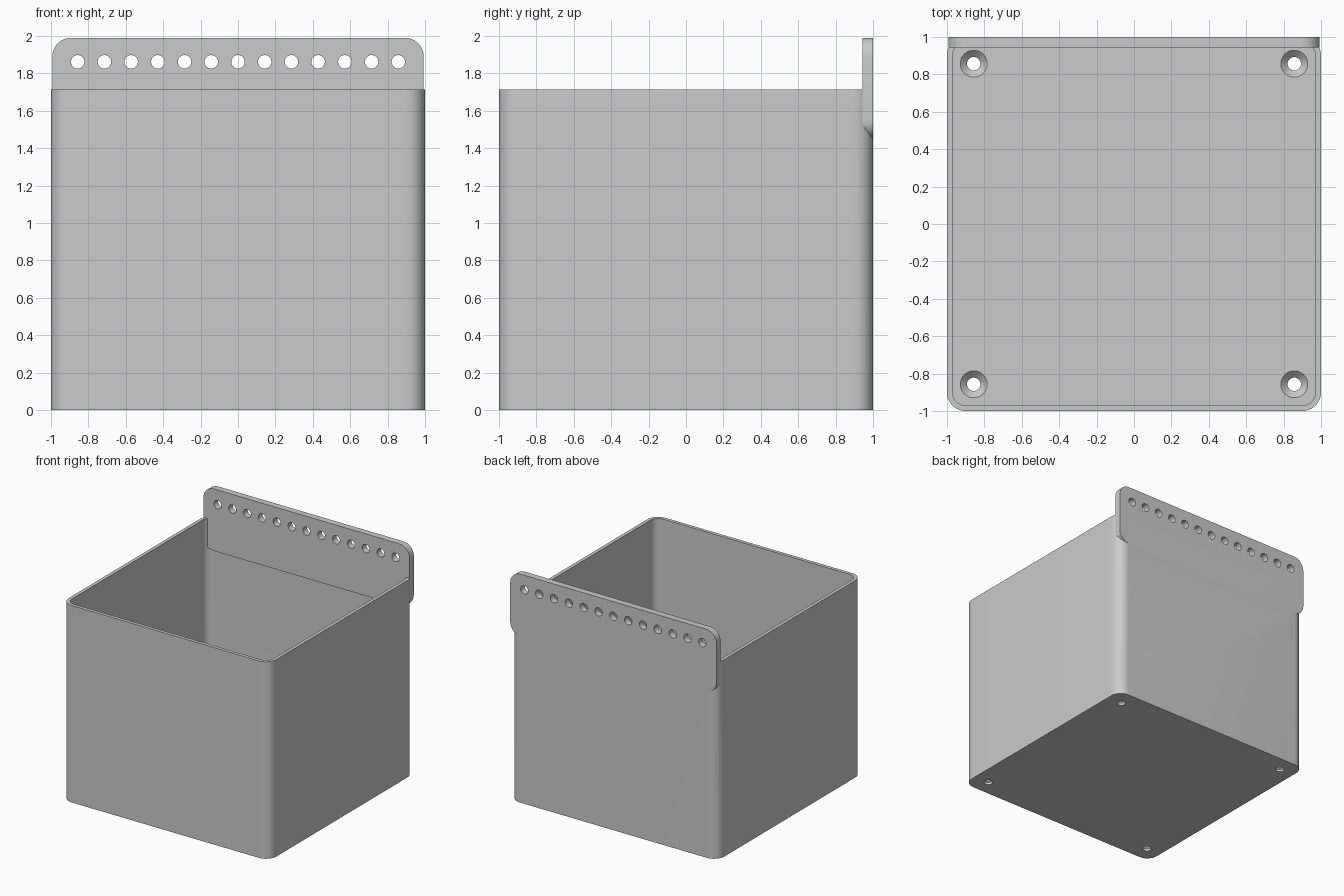
import bpy, bmesh, math
from mathutils import Matrix, Vector

default = bpy.data.objects.get("Cube")
if default:
    bpy.data.objects.remove(default, do_unlink=True)

WALL, FLOOR, RIM, RADIUS = 0.03, 0.055, 1.715, 0.1
HOLE = 0.036

grey = bpy.data.materials.new("plain grey")
grey.use_nodes = True
grey.diffuse_color = (0.6, 0.6, 0.6, 1)
grey.node_tree.nodes["Principled BSDF"].inputs["Base Color"].default_value = (0.6, 0.6, 0.6, 1)


def add_object(name, bm):
    mesh = bpy.data.meshes.new(name)
    bmesh.ops.recalc_face_normals(bm, faces=bm.faces)
    bm.to_mesh(mesh)
    bm.free()
    obj = bpy.data.objects.new(name, mesh)
    obj.data.materials.append(grey)
    bpy.context.collection.objects.link(obj)
    return obj


def rounded_slab(name, half_w, half_h, radius, depth, place, steps=12):
    """Rounded rectangle extruded along its local z, then placed by a matrix."""
    bm = bmesh.new()
    ring = []
    for quarter, (sx, sy) in enumerate([(1, 1), (-1, 1), (-1, -1), (1, -1)]):
        for i in range(steps + 1):
            a = (quarter + i / steps) * math.pi / 2
            ring.append(bm.verts.new((sx * (half_w - radius) + radius * math.cos(a),
                                      sy * (half_h - radius) + radius * math.sin(a), 0)))
    face = bm.faces.new(ring)
    top = bmesh.ops.extrude_face_region(bm, geom=[face])["geom"]
    bmesh.ops.translate(bm, vec=(0, 0, depth), verts=[v for v in top if isinstance(v, bmesh.types.BMVert)])
    bm.transform(place)
    return add_object(name, bm)


def add_cone(bm, r1, r2, depth, place):
    bmesh.ops.create_cone(bm, cap_ends=True, segments=32, radius1=r1, radius2=r2,
                          depth=depth, matrix=place)


def combine(target, tool, operation):
    """Apply a boolean and discard the tool object."""
    mod = target.modifiers.new("combine", 'BOOLEAN')
    mod.operation, mod.object, mod.solver = operation, tool, 'EXACT'
    tool.hide_render = True
    bpy.context.view_layer.objects.active = target
    bpy.ops.object.modifier_apply(modifier=mod.name)
    bpy.data.objects.remove(tool, do_unlink=True)


# Open bin with rounded upright corners
bin_body = rounded_slab("hanging_bin", 1, 1, RADIUS, RIM, Matrix())
cavity = rounded_slab("cavity_cutter", 1 - WALL, 1 - WALL, RADIUS - WALL, RIM,
                      Matrix.Translation((0, 0, FLOOR)))
combine(bin_body, cavity, 'DIFFERENCE')

# Thicker hanging plate across the top of the back wall
upright = Matrix.Rotation(math.pi / 2, 4, 'X')
plate = rounded_slab("hanging_plate", 0.993, 0.27, RADIUS, 0.057,
                     Matrix.Translation((0, 1, 1.72)) @ upright)
combine(bin_body, plate, 'UNION')

# Row of holes through the plate
bm = bmesh.new()
for i in range(-6, 7):
    add_cone(bm, HOLE, HOLE, 0.2, Matrix.Translation((i / 7, 0.97, 1.862)) @ upright)
combine(bin_body, add_object("plate_hole_cutter", bm), 'DIFFERENCE')

# Screw holes in the floor, then their countersinks
sink = 0.036
for r_low, r_high, height, z in ((HOLE, HOLE, 0.3, 0), (HOLE - 0.001, 0.073, sink + 0.001, FLOOR - sink / 2 + 0.0005)):
    bm = bmesh.new()
    for x in (-0.857, 0.857):
        for y in (-0.857, 0.857):
            add_cone(bm, r_low, r_high, height, Matrix.Translation((x, y, z)))
    combine(bin_body, add_object("screw_hole_cutter", bm), 'DIFFERENCE')

# Smooth rounded corners and holes, keep edges crisp
bpy.ops.object.select_all(action='DESELECT')
bin_body.select_set(True)
bpy.context.view_layer.objects.active = bin_body
bpy.ops.object.shade_smooth_by_angle(angle=math.radians(30))
